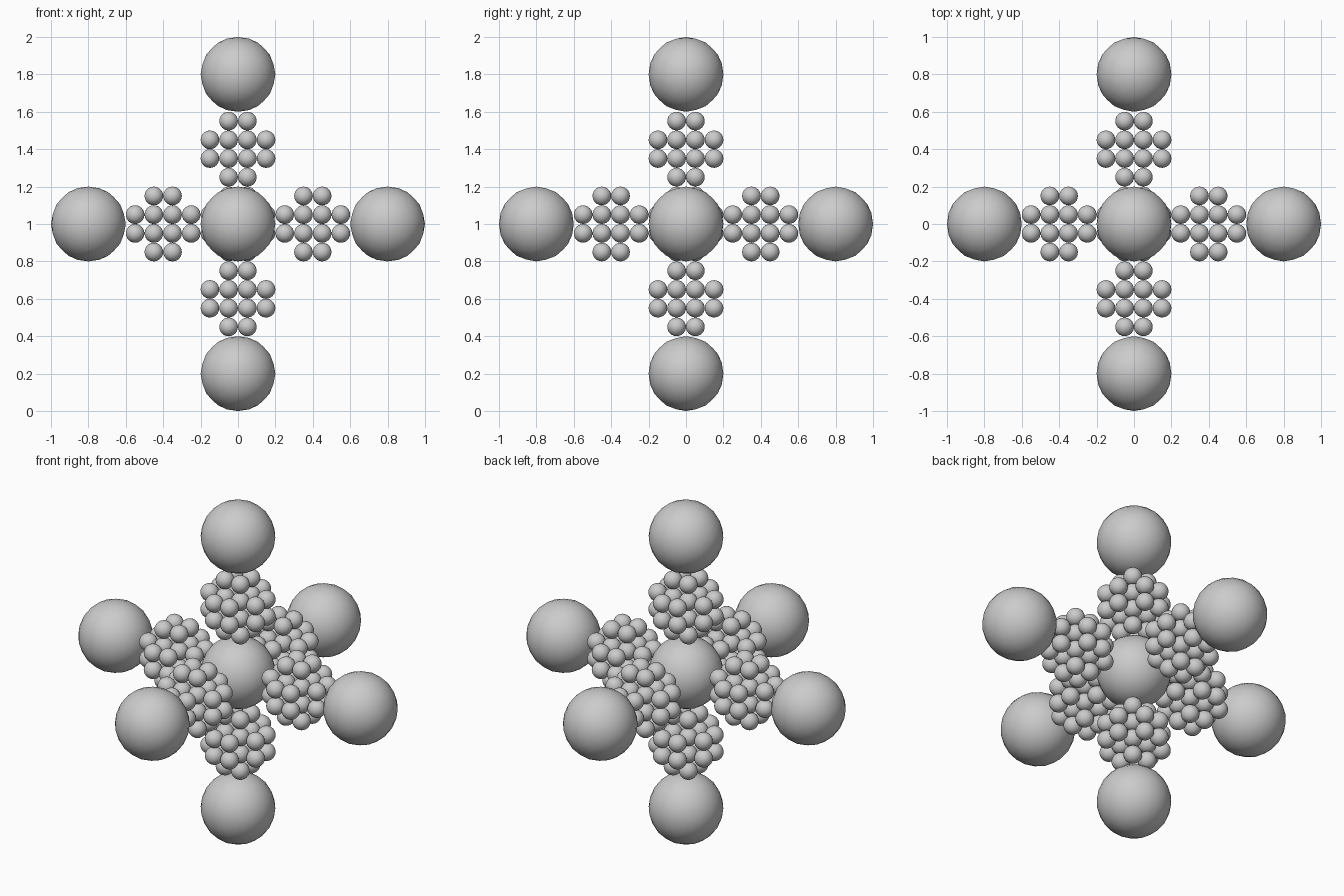
import bpy
import bmesh
import math
from itertools import product
from mathutils import Matrix, Vector

cube = bpy.data.objects.get("Cube")
if cube:
    bpy.data.objects.remove(cube, do_unlink=True)

BIG_RADIUS = 0.2
SMALL_RADIUS = 0.05
CENTRE = Vector((0, 0, 1))

grey = bpy.data.materials.new("light grey")
grey.use_nodes = True
grey.diffuse_color = (0.6, 0.6, 0.6, 1)
grey.node_tree.nodes["Principled BSDF"].inputs["Base Color"].default_value = (0.6, 0.6, 0.6, 1)

# Turns each ball so that a vertex points along every axis
TURN = Matrix.Rotation(-math.atan(2) / 2, 4, "Y")


def make_balls(name, location, radius, offsets):
    """One smooth object holding a ball at each offset."""
    bm = bmesh.new()
    for offset in offsets:
        bmesh.ops.create_icosphere(bm, subdivisions=3, radius=radius,
                                   matrix=Matrix.Translation(offset) @ TURN)
    for face in bm.faces:
        face.smooth = True
    mesh = bpy.data.meshes.new(name)
    bm.to_mesh(mesh)
    bm.free()
    mesh.materials.append(grey)
    obj = bpy.data.objects.new(name, mesh)
    obj.location = location
    bpy.context.collection.objects.link(obj)
    return obj


# Cluster lattice: four balls per side, without the cube's edges and corners
steps = [(i - 1.5) * 2 * SMALL_RADIUS for i in range(4)]
lattice = [Vector(p) for p in product(steps, repeat=3)
           if sum(abs(c) > 2 * SMALL_RADIUS for c in p) < 2]

# Central ball
make_balls("centre_ball", CENTRE, BIG_RADIUS, [Vector()])

# Six arms, each a cluster of small balls and a large end ball
arms = {
    "left": (1, 0, 0), "right": (-1, 0, 0),
    "back": (0, 1, 0), "front": (0, -1, 0),
    "top": (0, 0, 1), "bottom": (0, 0, -1),
}
for side, direction in arms.items():
    axis = Vector(direction)
    make_balls(side + "_cluster", CENTRE + axis * 0.4, SMALL_RADIUS, lattice)
    make_balls(side + "_end_ball", CENTRE + axis * 0.8, BIG_RADIUS, [Vector()])
